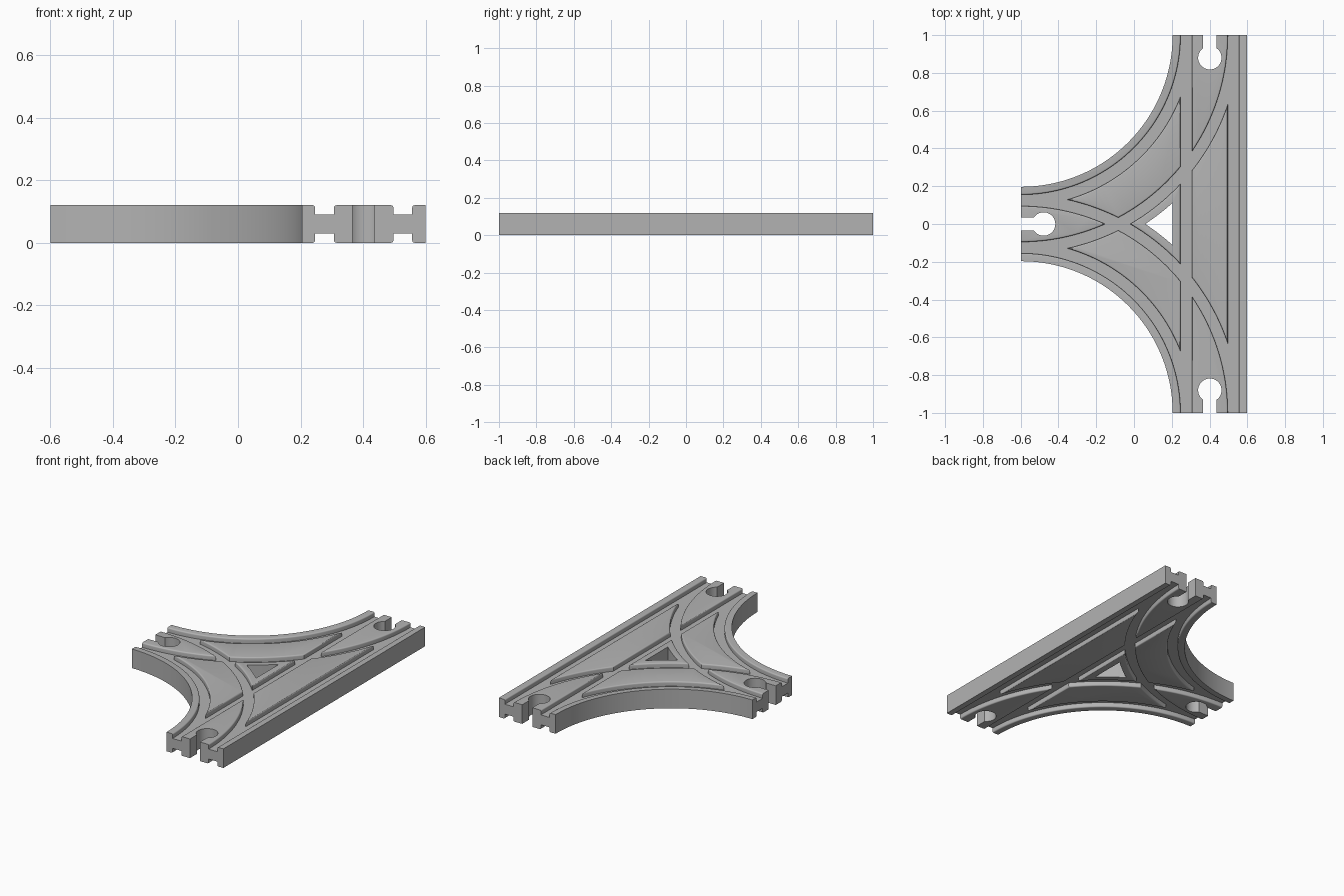
import bpy, bmesh
from math import sin, cos, asin, acos, pi
from mathutils import Vector

cube = bpy.data.objects.get("Cube")
if cube:
    bpy.data.objects.remove(cube, do_unlink=True)

HEIGHT = 0.12        # board thickness
HALF = 0.197         # half of the track width
AX, AY = -0.5985, 1  # centre of the curved branch
XS = AX + 1          # centre line of the straight
RAIL = 0.125         # groove offset from the centre line
DEPTH = 0.029

wood = bpy.data.materials.new("plain grey")
wood.use_nodes = True
grey = (0.45, 0.45, 0.45, 1)
wood.diffuse_color = grey
wood.node_tree.nodes["Principled BSDF"].inputs["Base Color"].default_value = grey


def finish(name, bm):
    bmesh.ops.recalc_face_normals(bm, faces=bm.faces)
    mesh = bpy.data.meshes.new(name)
    bm.to_mesh(mesh)
    bm.free()
    mesh.materials.append(wood)
    obj = bpy.data.objects.new(name, mesh)
    bpy.context.collection.objects.link(obj)
    return obj


def prism(name, outline, z0, z1):
    bm = bmesh.new()
    face = bm.faces.new([bm.verts.new((x, y, z0)) for x, y in outline])
    top = bmesh.ops.extrude_face_region(bm, geom=[face])["geom"]
    bmesh.ops.translate(bm, vec=(0, 0, z1 - z0),
                        verts=[v for v in top if isinstance(v, bmesh.types.BMVert)])
    return finish(name, bm)


def arc(radius, a0, a1, side=1, steps=48):
    """Points round the branch centre; angle 0 is at the straight's end."""
    angles = [a0 + (a1 - a0) * i / steps for i in range(steps + 1)]
    return [(AX + radius * cos(a), side * (AY - radius * sin(a))) for a in angles]


def groove(path, top):
    """Sweep the round-lipped groove section along a path."""
    lip, half = 0.008, 0.03
    section = [(half, DEPTH)]
    section += [(half + lip * (1 - cos(t * pi / 8)), lip * (1 - sin(t * pi / 8)))
                for t in range(5)]
    section.append((half + lip, -0.02))
    section += [(-w, d) for w, d in reversed(section)]
    pts = [Vector(p) for p in path]
    bm = bmesh.new()
    rings = []
    for i, p in enumerate(pts):
        along = (pts[min(i + 1, len(pts) - 1)] - pts[max(i - 1, 0)]).normalized()
        across = Vector((-along.y, along.x))
        ring = []
        for w, d in section:
            q = p + across * w
            ring.append(bm.verts.new((q.x, q.y, HEIGHT - d if top else d)))
        rings.append(ring)
    n = len(section)
    for a, b in zip(rings, rings[1:]):
        for k in range(n):
            bm.faces.new((a[k], a[(k + 1) % n], b[(k + 1) % n], b[k]))
    bm.faces.new(rings[0])
    bm.faces.new(rings[-1])
    return finish("groove_cutter", bm)


def socket(end, inward, z0=-0.05, z1=0.17):
    """Keyhole outline: a neck from the track end into a round pocket."""
    end, inward = Vector(end), Vector(inward)
    across = Vector((-inward.y, inward.x))
    neck, radius, reach = 0.035, 0.062, 0.12
    a0 = asin(neck / radius)
    pts = [end - inward * 0.05 + across * neck]
    for i in range(33):
        a = a0 + (2 * pi - 2 * a0) * i / 32
        pts.append(end + inward * (reach - radius * cos(a)) + across * radius * sin(a))
    pts.append(end - inward * 0.05 - across * neck)
    return prism("socket_cutter", pts, z0, z1)


# Board: straight right side, two concave curves meeting the left end
board = prism("track_board",
              [(XS + HALF, -1), (XS + HALF, 1)]
              + arc(1 - HALF, 0, pi / 2)
              + arc(1 - HALF, pi / 2, 0, -1), 0, HEIGHT)

# Triangular opening between the three branches
r = 1 + HALF
a_in, a_tip = acos((XS - HALF - AX) / r), asin(AY / r)
cutters = [prism("opening_cutter",
                 arc(r, a_in, a_tip, 1, 8) + arc(r, a_tip, a_in, -1, 8)[1:], -0.05, 0.17)]

# End sockets
cutters += [socket((XS, 1), (0, -1)), socket((XS, -1), (0, 1)), socket((AX, 0), (1, 0))]

# Wheel grooves on both faces
for top in (True, False):
    for off in (-RAIL, RAIL):
        cutters.append(groove([(XS + off, -1.05), (XS + off, 1.05)], top))
        for side in (1, -1):
            path = arc(1 + off, 0, pi / 2, side)
            path = [(XS + off, side * 1.05)] + path + [(AX - 0.05, path[-1][1])]
            cutters.append(groove(path, top))

for c in cutters:
    mod = board.modifiers.new("cut", "BOOLEAN")
    mod.operation = "DIFFERENCE"
    mod.solver = "MANIFOLD"
    mod.object = c
bpy.context.view_layer.update()
cut = bpy.data.meshes.new_from_object(
    board.evaluated_get(bpy.context.evaluated_depsgraph_get()))
board.modifiers.clear()
board.data = cut
cut.name = "track_board"
for c in cutters:
    bpy.data.objects.remove(c, do_unlink=True)

# Smooth curves, sharp edges
bpy.ops.object.select_all(action="DESELECT")
board.select_set(True)
bpy.context.view_layer.objects.active = board
bpy.ops.object.shade_smooth_by_angle(angle=pi / 6)
